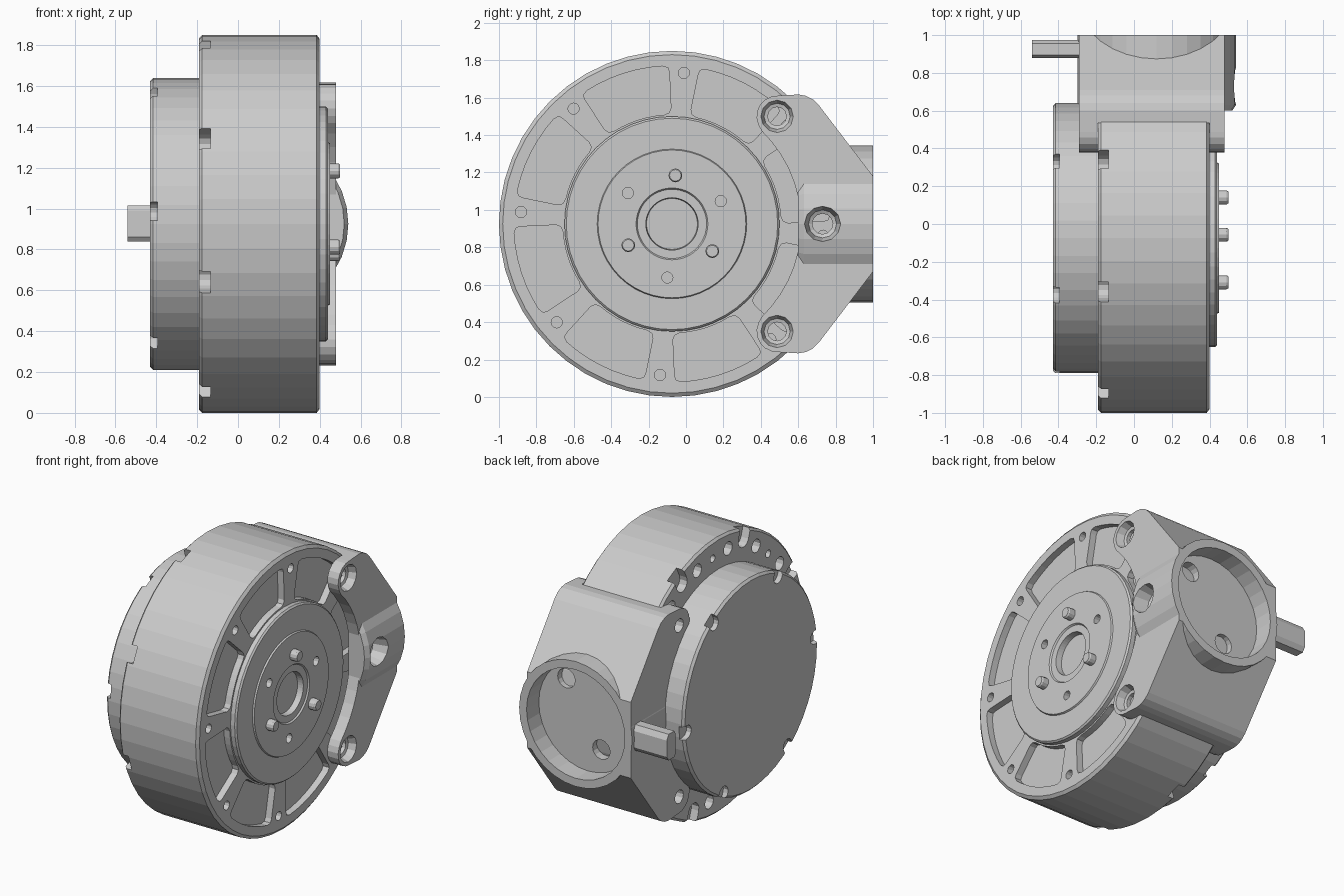
import bpy, bmesh
from math import sin, cos, pi, radians

if "Cube" in bpy.data.objects:
    bpy.data.objects.remove(bpy.data.objects["Cube"])

YC, ZC = -0.075, 0.925          # drum axis (runs along x)
FACE = 0.40                     # front face of the drum


def lathe(bm, prof, cy=YC, cz=ZC, n=48, axis='x'):
    """Revolve (position, radius) pairs around an x or y axis, capped."""
    rings = []
    for t, r in prof:
        ring = []
        for i in range(n):
            a = 2 * pi * i / n
            u, v = cy + r * cos(a), cz + r * sin(a)
            ring.append(bm.verts.new((t, u, v) if axis == 'x' else (u, t, v)))
        rings.append(ring)
    for p, q in zip(rings, rings[1:]):
        for i in range(n):
            j = (i + 1) % n
            bm.faces.new((p[i], p[j], q[j], q[i]))
    bm.faces.new(rings[0])
    bm.faces.new(rings[-1])


def prism(bm, pts, x0, x1):
    """Extrude a y-z outline along x."""
    a = [bm.verts.new((x0, y, z)) for y, z in pts]
    b = [bm.verts.new((x1, y, z)) for y, z in pts]
    bm.faces.new(a)
    bm.faces.new(b)
    for i in range(len(pts)):
        j = (i + 1) % len(pts)
        bm.faces.new((a[i], a[j], b[j], b[i]))


def polar(r, deg):
    return YC + r * cos(radians(deg)), ZC + r * sin(radians(deg))


def finish(bm, name):
    bmesh.ops.recalc_face_normals(bm, faces=bm.faces)
    me = bpy.data.meshes.new(name)
    bm.to_mesh(me)
    bm.free()
    ob = bpy.data.objects.new(name, me)
    bpy.context.collection.objects.link(ob)
    return ob


def boolean(ob, bm, op='DIFFERENCE'):
    tool = finish(bm, "cutter")
    tool.hide_render = True
    m = ob.modifiers.new("bool", 'BOOLEAN')
    m.operation, m.solver, m.object = op, 'EXACT', tool
    bpy.context.view_layer.objects.active = ob
    bpy.ops.object.modifier_apply(modifier=m.name)
    bpy.data.objects.remove(tool)


def radial_notch(bm, deg, r_in, r_out, half, x0, x1):
    """Round-bottomed slot that opens outward."""
    a = radians(deg)
    local = [(r_out, -half), (r_out, half)]
    local += [(r_in + half - half * sin(radians(t)), half * cos(radians(t)))
              for t in range(0, 181, 30)]
    prism(bm, [(YC + u * cos(a) - v * sin(a), ZC + u * sin(a) + v * cos(a))
               for u, v in local], x0, x1)


# Main drum
bm = bmesh.new()
lathe(bm, [(-.19, .91), (-.175, .925), (.385, .925), (FACE, .905)])
drum = finish(bm, "drum_housing")

# Drum details: face pockets, screw holes, rear rim notches
bm = bmesh.new()
for k in range(8):
    mid = 63 + 45 * k
    outer = [(.845, t) for t in (-14.5, -10, -5, 0, 5, 10, 14.5)]
    inner = [(.585, t) for t in (14, 9, 4, 0, -4, -9, -14)]
    loop = outer + [(.835, 16.5), (.81, 17), (.62, 17.5), (.595, 16.5)]
    loop += inner + [(.595, -16.5), (.62, -17.5), (.81, -17), (.835, -16.5)]
    prism(bm, [polar(r, mid + t) for r, t in loop], FACE - .045, FACE + .05)
    hole = polar(.81, mid + 22.5)
    lathe(bm, [(FACE - .06, .03), (FACE + .05, .03)], *hole, n=12)
    lathe(bm, [(-.25, .025), (-.13, .025)], *hole, n=12)
    radial_notch(bm, mid, .80, .96, .055, -.25, -.135)
    for s in (-11, 11):
        lathe(bm, [(-.25, .045), (-.13, .045)], *polar(.82, mid + s), n=12)
boolean(drum, bm)

# Rear cap with six rim notches
bm = bmesh.new()
lathe(bm, [(-.43, .70), (-.415, .715), (-.18, .715)])
cap = finish(bm, "rear_cap")
bm = bmesh.new()
for k in range(6):
    radial_notch(bm, 55 + 60 * k, .635, .75, .045, -.38 - .015, -.46)
boolean(cap, bm)

# Output disc with centre recess and threaded holes
bm = bmesh.new()
lathe(bm, [(.34, .575), (.43, .575), (.44, .565), (.44, .40), (.45, .395),
           (.45, .192), (.44, .185), (.44, .14), (.39, .135)])
disc = finish(bm, "output_disc")
bm = bmesh.new()
for d in (25, 145, 265):
    lathe(bm, [(.40, .03), (.50, .03)], *polar(.288, d), n=12)
boolean(disc, bm)

# Locating pins
for k, d in enumerate((86, 206, 326)):
    bm = bmesh.new()
    lathe(bm, [(.40, .037), (.49, .037), (.50, .031)], *polar(.26, d), n=12)
    finish(bm, f"locating_pin_{k + 1}")

# Side bracket: saddle outline with two rounded lugs, mirrored about the axis
LY, LZ = .487, .575
half = [(YC + .69 * cos(radians(a)), .69 * sin(radians(a)))
        for a in (5, 12, 19, 26, 33, 40, 45.7)]
half += [(LY + .11 * cos(radians(a)), LZ + .11 * sin(radians(a)))
         for a in (205, 185, 165, 145, 125, 105, 90)]
half += [(.60, .692), (.64, .685), (.68, .665), (.71, .635), (1.0, .255)]
outline = half + [(y, -z) for y, z in reversed(half)]
bm = bmesh.new()
prism(bm, [(y, z + ZC) for y, z in outline], -.29, .48)
bracket = finish(bm, "side_bracket")

# Round socket boss merged into the bracket
BX = 0.12
bm = bmesh.new()
lathe(bm, [(.60, .40), (.63, .42), (1.0, .42)], BX, ZC, 32, 'y')
boolean(bracket, bm, 'UNION')

# Clearance for the drum
bm = bmesh.new()
lathe(bm, [(-.19, .922), (FACE, .922)])
boolean(bracket, bm)

# Screw holes in lugs and centre of bracket
bm = bmesh.new()
for s in (-1, 1):
    lathe(bm, [(-.35, .045), (-.20, .045)], LY, ZC + s * LZ, 12)
    lathe(bm, [(.39, .05), (.425, .05), (.43, .07), (.52, .10)], LY, ZC + s * LZ, 12)
lathe(bm, [(.35, .055), (.43, .055), (.44, .075), (.60, .11)], .73, ZC, 12)
boolean(bracket, bm)

# Socket recess, then cable holes in its floor
bm = bmesh.new()
lathe(bm, [(.87, .365), (1.1, .365)], BX, ZC, 32, 'y')
boolean(bracket, bm)
bm = bmesh.new()
for x, z in ((.28, 1.14), (.02, .73)):
    lathe(bm, [(.79, .065), (.95, .065)], x, z, 16, 'y')
boolean(bracket, bm)

# Cable tab at the rear of the bracket
bm = bmesh.new()
prism(bm, [(.88, .86), (.895, .84), (.955, .84), (.975, .87), (.975, .98),
           (.955, 1.015), (.895, 1.015), (.88, .99)], -.54, -.255)
finish(bm, "cable_tab")
